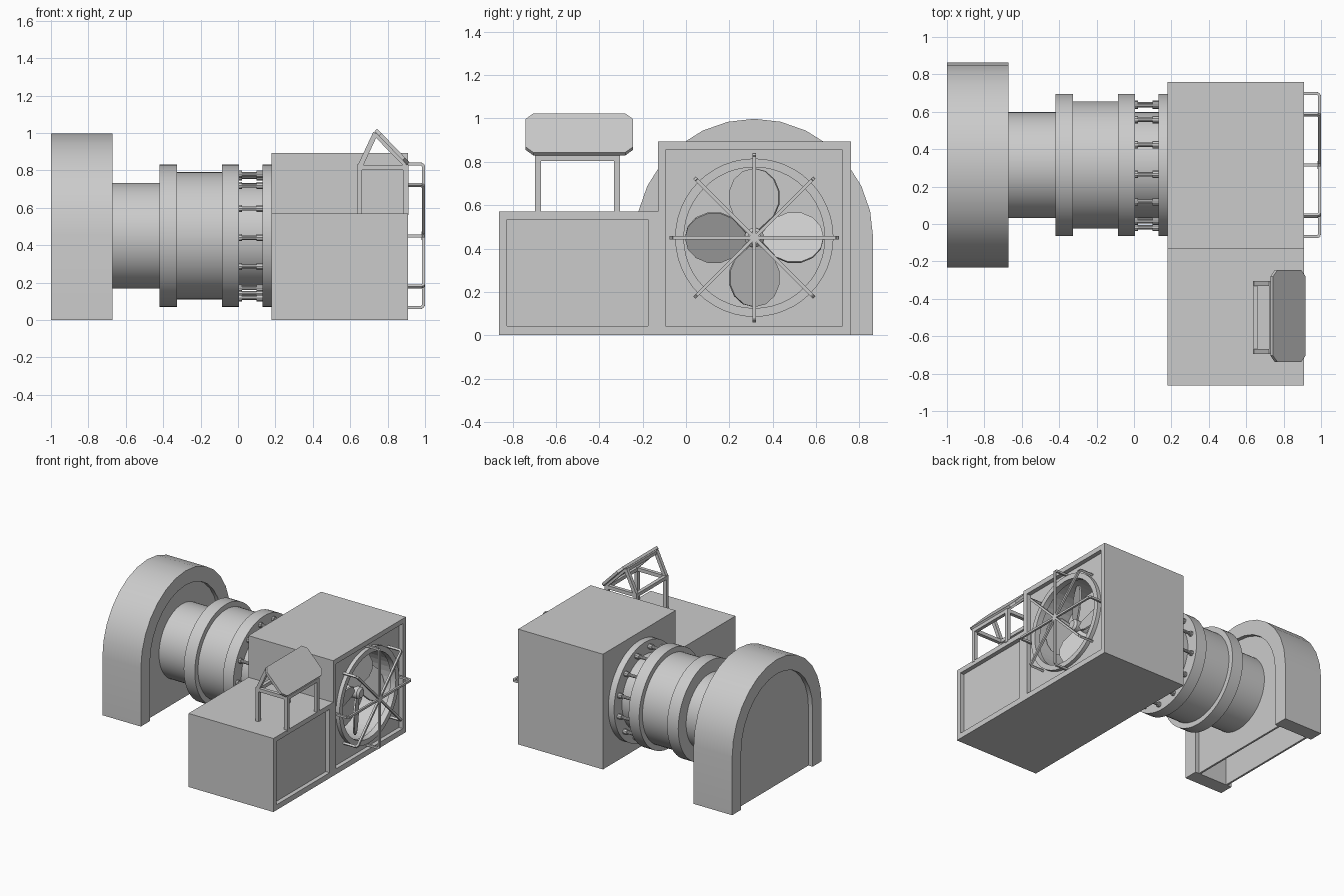
import bpy, bmesh, math
from mathutils import Vector, Matrix

if "Cube" in bpy.data.objects:
    bpy.data.objects.remove(bpy.data.objects["Cube"])

CY, CZ = 0.315, 0.45          # shared axis of duct, fan and arch


def finish(name, bm, smooth=False):
    bmesh.ops.recalc_face_normals(bm, faces=bm.faces[:])
    me = bpy.data.meshes.new(name)
    bm.to_mesh(me)
    bm.free()
    ob = bpy.data.objects.new(name, me)
    bpy.context.collection.objects.link(ob)
    bpy.ops.object.select_all(action='DESELECT')
    bpy.context.view_layer.objects.active = ob
    ob.select_set(True)
    if smooth:
        bpy.ops.object.shade_smooth_by_angle(angle=math.radians(35))
    return ob


def prism(name, pts, x0, x1, smooth=False):
    """Extrude a (y, z) outline along x."""
    bm = bmesh.new()
    a = [bm.verts.new((x0, y, z)) for y, z in pts]
    b = [bm.verts.new((x1, y, z)) for y, z in pts]
    bm.faces.new(a)
    bm.faces.new(b)
    for i in range(len(a)):
        j = (i + 1) % len(a)
        bm.faces.new((a[i], a[j], b[j], b[i]))
    return finish(name, bm, smooth)


def lathe(bm, profile, cy, cz, n, closed=False):
    """Turn an (x, r) profile around an axis parallel to x; cap open ends."""
    rings = []
    for x, r in profile:
        rings.append([bm.verts.new((x, cy + r * math.cos(math.tau * k / n),
                                    cz + r * math.sin(math.tau * k / n))) for k in range(n)])
    pairs = list(zip(rings, rings[1:]))
    if closed:
        pairs.append((rings[-1], rings[0]))
    else:
        bm.faces.new(rings[0])
        bm.faces.new(rings[-1])
    for a, b in pairs:
        for k in range(n):
            j = (k + 1) % n
            bm.faces.new((a[k], a[j], b[j], b[k]))


def bars(name, segs, t):
    """Square bars; each segment is (start, end, up hint)."""
    bm = bmesh.new()
    for p, q, up in segs:
        p, q = Vector(p), Vector(q)
        d = (q - p).normalized()
        s = d.cross(Vector(up)).normalized()
        u = s.cross(d)
        rot = Matrix((d, s, u)).transposed().to_4x4()
        m = Matrix.Translation((p + q) / 2) @ rot @ Matrix.Diagonal(((q - p).length, t, t, 1))
        bmesh.ops.create_cube(bm, size=1, matrix=m)
    return finish(name, bm)


def rect(y0, y1, z0, z1):
    return [(y0, z0), (y1, z0), (y1, z1), (y0, z1)]


def cut(ob, cutter):
    m = ob.modifiers.new("cut", 'BOOLEAN')
    m.object = cutter
    m.solver = 'EXACT'
    bpy.context.view_layer.objects.active = ob
    bpy.ops.object.modifier_apply(modifier=m.name)
    bpy.data.objects.remove(cutter)


# Arched end housing: U-shaped rim, hollow below, with a shallow inset panel on each side
def arch(r, n=14):
    arc = [(CY + r * math.cos(math.pi * k / n), CZ + r * math.sin(math.pi * k / n))
           for k in range(n + 1)]
    return [(CY + r, 0)] + arc + [(CY - r, 0)]

prism("arch_rim", arch(0.548) + arch(0.437)[::-1], -1.0, -0.67, True)
prism("arch_inner_panel", arch(0.44), -0.715, -0.70)
prism("arch_outer_panel", arch(0.44), -0.965, -0.95)

# Stepped duct with flanges
bm = bmesh.new()
lathe(bm, [(-0.705, .283), (-.42, .283), (-.42, .38), (-.325, .38), (-.325, .34), (-.085, .34),
           (-.085, .38), (.005, .38), (.005, .283), (.13, .283), (.13, .38), (.185, .38)],
      CY, CZ, 64)
finish("duct", bm, True)

# Ring of bolts between the flanges
bm = bmesh.new()
for k in range(13):
    a = math.pi + .03 + math.tau * k / 13
    lathe(bm, [(0, .02), (.022, .02), (.022, .012), (.098, .012), (.098, .02), (.132, .02)],
          CY + .333 * math.cos(a), CZ + .333 * math.sin(a), 10)
finish("flange_bolts", bm, True)

# Fan cabinet and side cabinet with inset front panels
fan_box = prism("fan_cabinet", rect(-.13, .76, 0, .893), .18, .908)
cut(fan_box, prism("cutter", rect(-.095, .722, .042, .855), .875, 1.0))
bm = bmesh.new()
lathe(bm, [(.65, .335), (1.0, .335)], CY, CZ, 48)
cut(fan_box, finish("cutter", bm))
side_box = prism("side_cabinet", rect(-.863, -.13, 0, .57), .18, .908)
cut(side_box, prism("cutter", rect(-.826, -.175, .042, .533), .875, 1.0))

# Fan shroud ring
bm = bmesh.new()
lathe(bm, [(.86, .365), (.905, .365), (.905, .325), (.86, .325)], CY, CZ, 48, True)
finish("fan_shroud", bm, True)

# Fan hub and four pitched blades
bm = bmesh.new()
lathe(bm, [(.72, .045), (.825, .045), (.84, .03)], CY, CZ, 20)
finish("fan_hub", bm, True)
bm = bmesh.new()
for b in range(4):
    m = (Matrix.Translation((.79, CY, CZ)) @ Matrix.Rotation(math.tau * b / 4, 4, 'X')
         @ Matrix.Rotation(math.radians(-28), 4, 'Y'))
    outline = [(.185 + .135 * math.cos(math.tau * k / 14), .132 * math.sin(math.tau * k / 14))
               for k in range(14)]
    outline[7:8] = [(.03, .015), (.03, -.015)]
    f, g = ([bm.verts.new(m @ Vector((x, r, t))) for r, t in outline] for x in (-.006, .006))
    bm.faces.new(f)
    bm.faces.new(g)
    for i in range(len(f)):
        j = (i + 1) % len(f)
        bm.faces.new((f[i], f[j], g[j], g[i]))
finish("fan_blades", bm)

# Eight-spoke fan guard with bent-back legs
segs = []
for k in range(8):
    a = math.tau * k / 8
    radial = Vector((0, math.cos(a), math.sin(a)))
    c = Vector((0, CY, CZ))
    at = lambda x, r: c + radial * r + Vector((x, 0, 0))
    segs += [(at(.992, 0), at(.992, .375), (1, 0, 0)),
             (at(.992, .373), at(.982, .383), (1, 0, 0)),
             (at(.984, .383), at(.87, .383), radial)]
bars("fan_guard", segs, .016)
bm = bmesh.new()
lathe(bm, [(.98, .022), (1.0, .022)], CY, CZ, 12)
finish("guard_centre", bm)

# Console stand: four legs, top frame and sloped struts
X0, X1, Z = .65, .897, .816
YS = (-.682, -.318)
up, side = (0, 0, 1), (0, 1, 0)
segs = []
for y in YS:
    segs += [((x, y, .56), (x, y, .83), side) for x in (X0, X1)]
    segs += [((X0, y, Z), (X1, y, Z), up),
             ((X0, y, Z), (.735, y, .998), side),
             ((.735, y, .995), (X1, y, .832), side)]
segs += [((x, YS[0], z), (x, YS[1], z), up) for x, z in ((X0, Z), (X1, Z), (.735, .99))]
bars("console_stand", segs, .027)

# Tilted console plate with clipped corners
w, h, c = .247, .125, .035
plate = [(-w + c, -h), (w - c, -h), (w, -h + c), (w, h - c),
         (w - c, h), (-w + c, h), (-w, h - c), (-w, -h + c)]
ob = prism("console_plate", plate, 0, .02)
ob.location = (.816, -.492, .919)
ob.rotation_euler = (0, math.radians(-44), 0)
